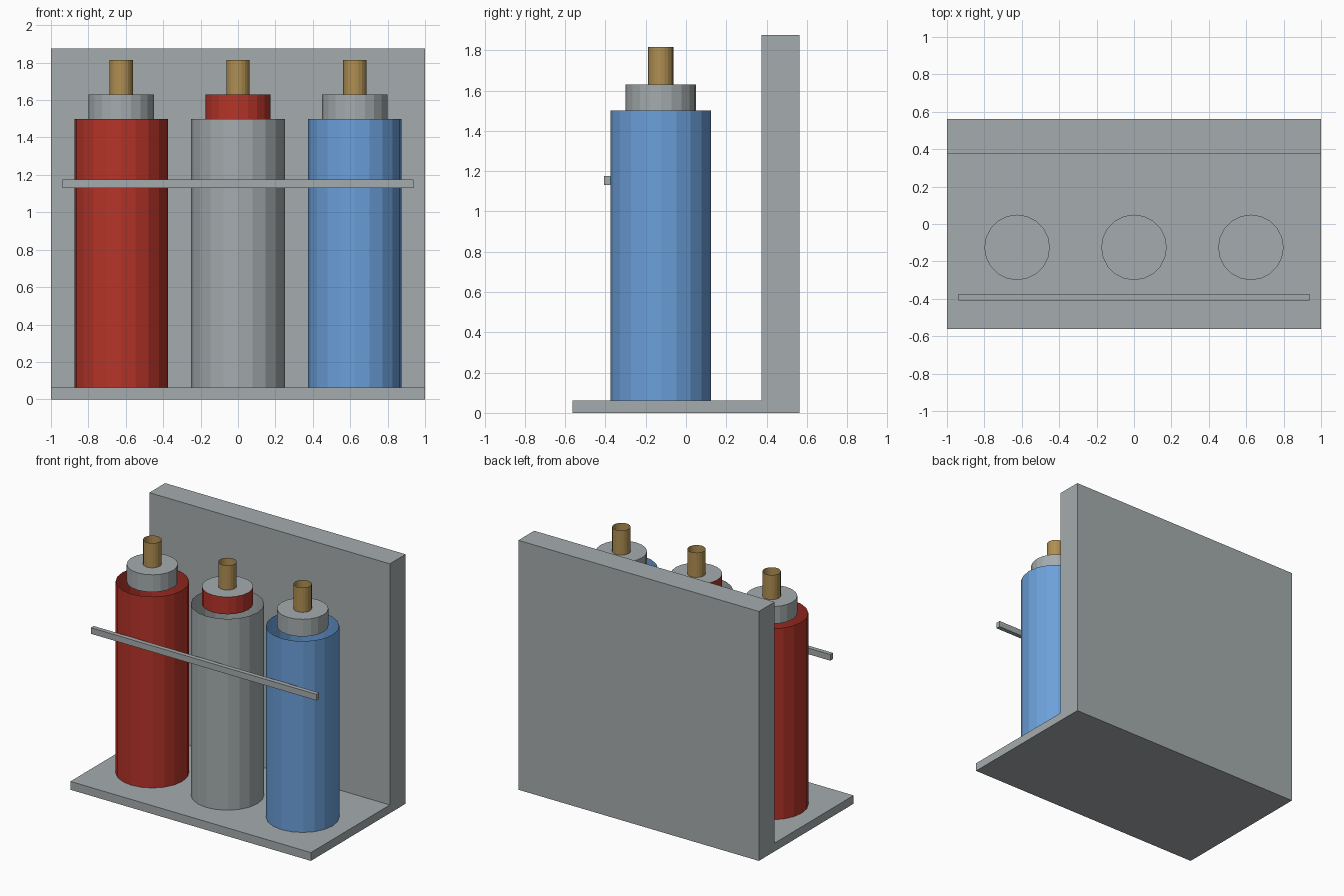
import bpy
import bmesh
from mathutils import Matrix

cube = bpy.data.objects.get("Cube")
if cube:
    bpy.data.objects.remove(cube, do_unlink=True)


def linear(c):
    c /= 255
    return c / 12.92 if c <= 0.04045 else ((c + 0.055) / 1.055) ** 2.4


def make_material(name, *rgb):
    colour = (*[linear(c) for c in rgb], 1)
    mat = bpy.data.materials.new(name)
    mat.use_nodes = True
    mat.diffuse_color = colour
    mat.node_tree.nodes["Principled BSDF"].inputs["Base Color"].default_value = colour
    return mat


grey = make_material("grey metal", 165, 172, 174)
red = make_material("red paint", 182, 52, 40)
blue = make_material("blue paint", 107, 160, 218)
brass = make_material("brass", 176, 143, 82)


def add_object(name, bm, mat):
    mesh = bpy.data.meshes.new(name)
    bm.to_mesh(mesh)
    bm.free()
    mesh.materials.append(mat)
    obj = bpy.data.objects.new(name, mesh)
    bpy.context.collection.objects.link(obj)
    return obj


def box(name, low, high, mat):
    bm = bmesh.new()
    size = [h - l for l, h in zip(low, high)]
    mid = [(h + l) / 2 for l, h in zip(low, high)]
    bmesh.ops.create_cube(bm, size=1, matrix=Matrix.Translation(mid) @ Matrix.Diagonal((*size, 1)))
    return add_object(name, bm, mat)


def tube(name, x, radius, bottom, top, mat):
    """Open-ended faceted wall."""
    bm = bmesh.new()
    bmesh.ops.create_cone(bm, cap_ends=False, segments=SIDES, radius1=radius, radius2=radius,
                          depth=top - bottom,
                          matrix=Matrix.Translation((x, ROW_Y, (top + bottom) / 2)))
    return add_object(name, bm, mat)


def disc(name, x, radius, z, mat):
    bm = bmesh.new()
    bmesh.ops.create_circle(bm, cap_ends=True, segments=SIDES, radius=radius,
                            matrix=Matrix.Translation((x, ROW_Y, z)))
    return add_object(name, bm, mat)


SIDES = 20
ROW_Y = -0.125
BASE_TOP, BODY_TOP, COLLAR_TOP, VALVE_TOP = 0.0625, 1.5, 1.63, 1.815

# Rack: floor plate, back wall and retaining bar
box("base_plate", (-1, -0.5625, 0), (1, 0.375, BASE_TOP), grey)
box("back_wall", (-1, 0.375, 0), (1, 0.5625, 1.875), grey)
box("retaining_bar", (-0.9375, -0.408, 1.13), (0.9375, -0.375, 1.176), grey)

# Three gas bottles in a row
bottles = [("right", -0.625, red, grey), ("middle", 0, grey, red), ("left", 0.625, blue, grey)]
for side, x, body_mat, collar_mat in bottles:
    tube(side + "_bottle_body", x, 0.25, BASE_TOP, BODY_TOP, body_mat)
    tube(side + "_bottle_collar", x, 0.175, BODY_TOP, COLLAR_TOP, collar_mat)
    disc(side + "_collar_top", x, 0.175, COLLAR_TOP, grey)
    tube(side + "_valve", x, 0.0625, COLLAR_TOP, VALVE_TOP, brass)
